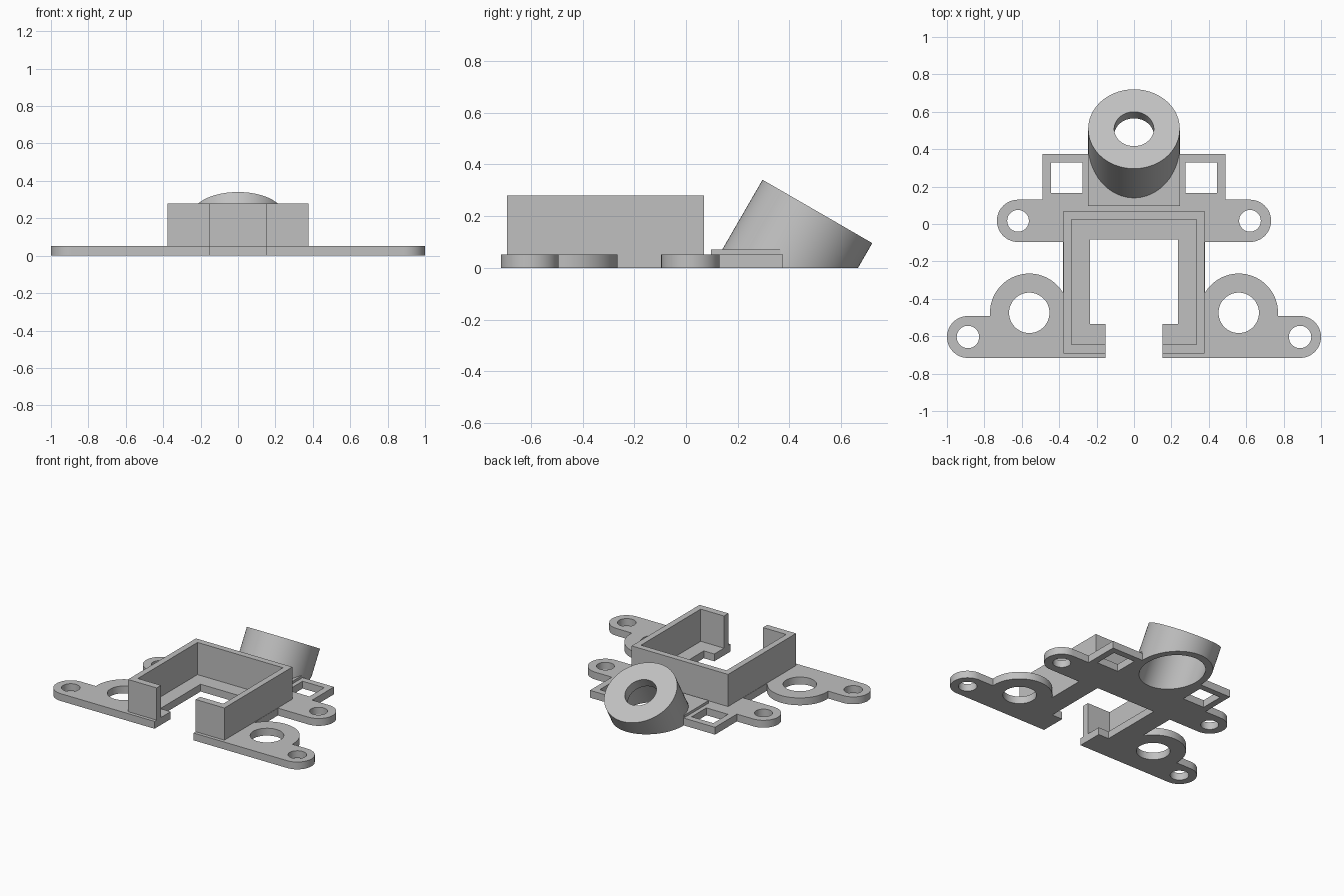
import bpy, bmesh
from math import cos, sin, radians, pi
from mathutils import Vector

old = bpy.data.objects.get("Cube")
if old:
    bpy.data.objects.remove(old, do_unlink=True)

grey = bpy.data.materials.new("plain grey")
grey.use_nodes = True
colour = (0.53, 0.53, 0.53, 1)
grey.diffuse_color = colour
grey.node_tree.nodes["Principled BSDF"].inputs["Base Color"].default_value = colour


def arc(cx, cy, r, start, end, steps=24):
    """Points along an arc, angles in degrees."""
    angles = [radians(start + (end - start) * i / steps) for i in range(steps + 1)]
    return [(cx + r * cos(a), cy + r * sin(a)) for a in angles]


def rect(x0, x1, y0, y1):
    return [(x0, y0), (x1, y0), (x1, y1), (x0, y1)]


def mirrored(half):
    """Close a half outline across x = 0."""
    return half + [(-x, y) for x, y in reversed(half)]


def finish(name, bm):
    bmesh.ops.recalc_face_normals(bm, faces=bm.faces)
    mesh = bpy.data.meshes.new(name)
    bm.to_mesh(mesh)
    bm.free()
    mesh.materials.append(grey)
    obj = bpy.data.objects.new(name, mesh)
    bpy.context.collection.objects.link(obj)
    return obj


def prism(name, outlines, z0, z1):
    """Extrude flat outlines between two heights."""
    bm = bmesh.new()
    for outline in outlines:
        face = bm.faces.new([bm.verts.new((x, y, z0)) for x, y in outline])
        grown = bmesh.ops.extrude_face_region(bm, geom=[face], use_keep_orig=True)
        verts = [g for g in grown["geom"] if isinstance(g, bmesh.types.BMVert)]
        bmesh.ops.translate(bm, verts=verts, vec=(0, 0, z1 - z0))
    return finish(name, bm)


def select_only(obj):
    bpy.ops.object.select_all(action="DESELECT")
    obj.select_set(True)
    bpy.context.view_layer.objects.active = obj


def cut(obj, cutter):
    mod = obj.modifiers.new("cut", "BOOLEAN")
    mod.operation = "DIFFERENCE"
    mod.solver = "EXACT"
    mod.object = cutter
    select_only(obj)
    bpy.ops.object.modifier_apply(modifier=mod.name)


# Tilted socket frame
TILT = radians(30)
AXIS = Vector((0, sin(TILT), cos(TILT)))
ACROSS = Vector((0, cos(TILT), -sin(TILT)))
TOP = Vector((0, 0.508, 0.218))
SEGMENTS = 72


def ring(bm, radius, depth=None):
    """Circle around the tilted axis; without a depth it slides down to z = 0."""
    verts = []
    for i in range(SEGMENTS):
        a = 2 * pi * i / SEGMENTS
        p = TOP + radius * (cos(a) * Vector((1, 0, 0)) + sin(a) * ACROSS)
        p -= AXIS * (p.z / AXIS.z if depth is None else depth)
        verts.append(bm.verts.new(p))
    return verts


def bridge(bm, a, b):
    for i in range(SEGMENTS):
        j = (i + 1) % SEGMENTS
        bm.faces.new((a[i], a[j], b[j], b[i]))


# Base plate with ears, motor lobes and rear tabs
half_plate = (
    [(0.153, -0.535), (0.153, -0.716)]
    + arc(0.888, -0.604, 0.112, -90, 90)
    + [(0.77, -0.492)]
    + arc(0.56, -0.475, 0.21, 0, 149, 40)
    + [(0.38, -0.096)]
    + arc(0.62, 0.017, 0.113, -90, 90)
    + [(0.49, 0.13), (0.49, 0.375)]
)
inner_edge = [(0.235, -0.083), (0.235, -0.535)]
base_plate = prism("base_plate", [mirrored(inner_edge + half_plate)], 0, 0.052)

# Holes in the plate
holes = []
for s in (-1, 1):
    holes += [
        arc(s * 0.888, -0.604, 0.06, 0, 350, 35),
        arc(s * 0.56, -0.475, 0.108, 0, 354, 59),
        arc(s * 0.62, 0.017, 0.058, 0, 350, 35),
        rect(s * 0.36 - 0.085, s * 0.36 + 0.085, 0.165, 0.33),
    ]
hole_cutter = prism("hole_cutter", holes, -0.1, 0.2)
cut(base_plate, hole_cutter)

# Raised pad joining the socket to the plate
socket_pad = prism("socket_pad", [rect(-0.245, 0.245, 0.096, 0.365)], 0.052, 0.07)

# Clear the plate and pad inside the socket
bm = bmesh.new()
low, high = ring(bm, 0.22, 0.6), ring(bm, 0.22, -0.1)
bridge(bm, low, high)
bm.faces.new(low)
bm.faces.new(high)
bore_cutter = finish("bore_cutter", bm)
cut(base_plate, bore_cutter)
cut(socket_pad, bore_cutter)

for helper in (hole_cutter, bore_cutter):
    bpy.data.objects.remove(helper, do_unlink=True)

# Tray walls, open at the front
half_wall = [(0.335, 0.025), (0.335, -0.643), (0.153, -0.643),
             (0.153, -0.692), (0.378, -0.692), (0.378, 0.069)]
tray_walls = prism("tray_walls", [mirrored(half_wall)], 0.052, 0.28)

# Tilted hollow socket with a lipped top
bm = bmesh.new()
rings = [ring(bm, 0.245), ring(bm, 0.245, 0), ring(bm, 0.106, 0),
         ring(bm, 0.106, 0.07), ring(bm, 0.2, 0.07), ring(bm, 0.2)]
for a, b in zip(rings, rings[1:] + rings[:1]):
    bridge(bm, a, b)
tilted_socket = finish("tilted_socket", bm)

# Smooth the curves and keep the edges crisp
for obj in (base_plate, socket_pad, tray_walls, tilted_socket):
    select_only(obj)
    bpy.ops.object.shade_smooth_by_angle(angle=radians(30))
